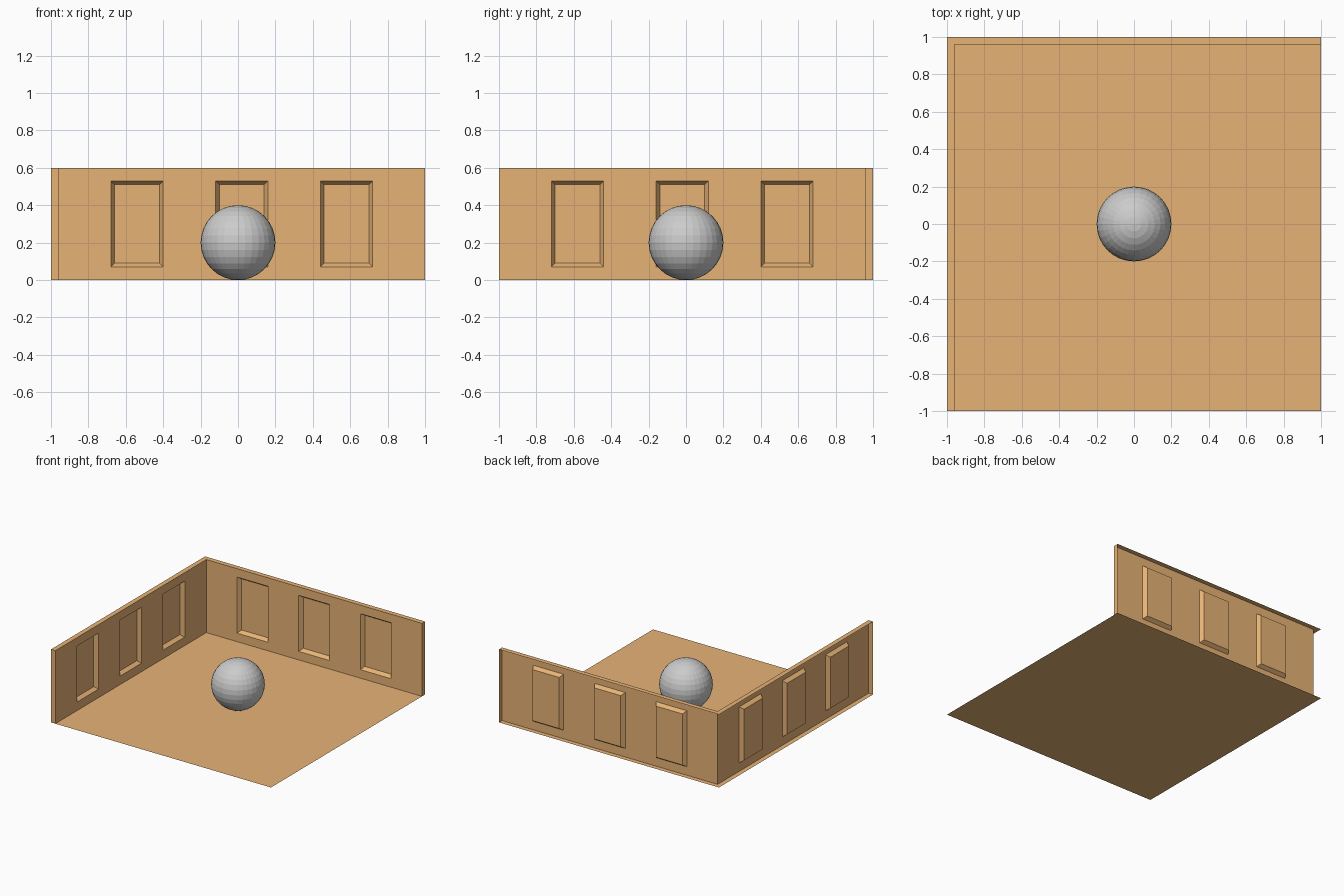
import bpy, bmesh

if "Cube" in bpy.data.objects:
    bpy.data.objects.remove(bpy.data.objects["Cube"])

H, T = 0.6, 0.04          # wall height, rim depth
IN = 1 - T                # inner wall plane

wood = bpy.data.materials.new("orange_wall")
wood.diffuse_color = (0.8, 0.45, 0.18, 1)
wood.use_nodes = True
wood.node_tree.nodes["Principled BSDF"].inputs["Base Color"].default_value = wood.diffuse_color


def finish(name, bm, mat=None):
    me = bpy.data.meshes.new(name)
    bm.to_mesh(me)
    bm.free()
    ob = bpy.data.objects.new(name, me)
    bpy.context.collection.objects.link(ob)
    if mat:
        me.materials.append(mat)
    return ob


def wall(name, place):
    """Open-backed wall: u runs from the corner, d is depth behind the face."""
    bm = bmesh.new()

    def quad(*pts):
        return bm.faces.new([bm.verts.new(place(*p)) for p in pts])

    # face split in seven bays, every second one a panel
    us = [i * (2 - T) / 7 for i in range(8)]
    zs = [0, 0.07, 0.53, H]
    panels = []
    for i in range(7):
        for j in range(3):
            a, b, c, e = us[i], us[i + 1], zs[j], zs[j + 1]
            f = quad((a, 0, c), (b, 0, c), (b, 0, e), (a, 0, e))
            if i % 2 and j == 1:
                panels.append(f)
    # top ledge (mitred at the corner) and end flange
    end = us[-1]
    quad((0, 0, H), (end, 0, H), (end, T, H), (-T, T, H))
    quad((end, 0, 0), (end, T, 0), (end, T, H), (end, 0, H))
    bmesh.ops.remove_doubles(bm, verts=bm.verts, dist=1e-5)
    bmesh.ops.recalc_face_normals(bm, faces=bm.faces)
    # make the face look into the room
    bm.normal_update()
    inward = place(0, 0, 0) - place(0, 1, 0)
    if panels[0].normal.dot(inward) < 0:
        bmesh.ops.reverse_faces(bm, faces=bm.faces)
    # panels pushed back with sloping edges
    bm.normal_update()
    bmesh.ops.inset_individual(bm, faces=panels, thickness=0.02, depth=-0.03,
                               use_even_offset=True)
    # merge the coplanar bays
    bmesh.ops.dissolve_limit(bm, angle_limit=0.01, verts=bm.verts, edges=bm.edges)
    bmesh.ops.triangulate(bm, faces=[f for f in bm.faces if len(f.verts) > 4])
    bmesh.ops.join_triangles(bm, faces=[f for f in bm.faces if len(f.verts) == 3],
                             angle_face_threshold=0.01, angle_shape_threshold=3.1)
    return finish(name, bm, wood)


from mathutils import Vector
wall("back_wall", lambda u, d, z: Vector((-IN + u, IN + d, z)))
wall("left_wall", lambda u, d, z: Vector((-IN - d, IN - u, z)))

# floor
bm = bmesh.new()
bmesh.ops.create_grid(bm, x_segments=1, y_segments=1, size=1)
finish("floor", bm, wood)

# ball
bm = bmesh.new()
bmesh.ops.create_uvsphere(bm, u_segments=32, v_segments=16, radius=0.2)
ball = finish("ball", bm)
ball.location.z = 0.2
